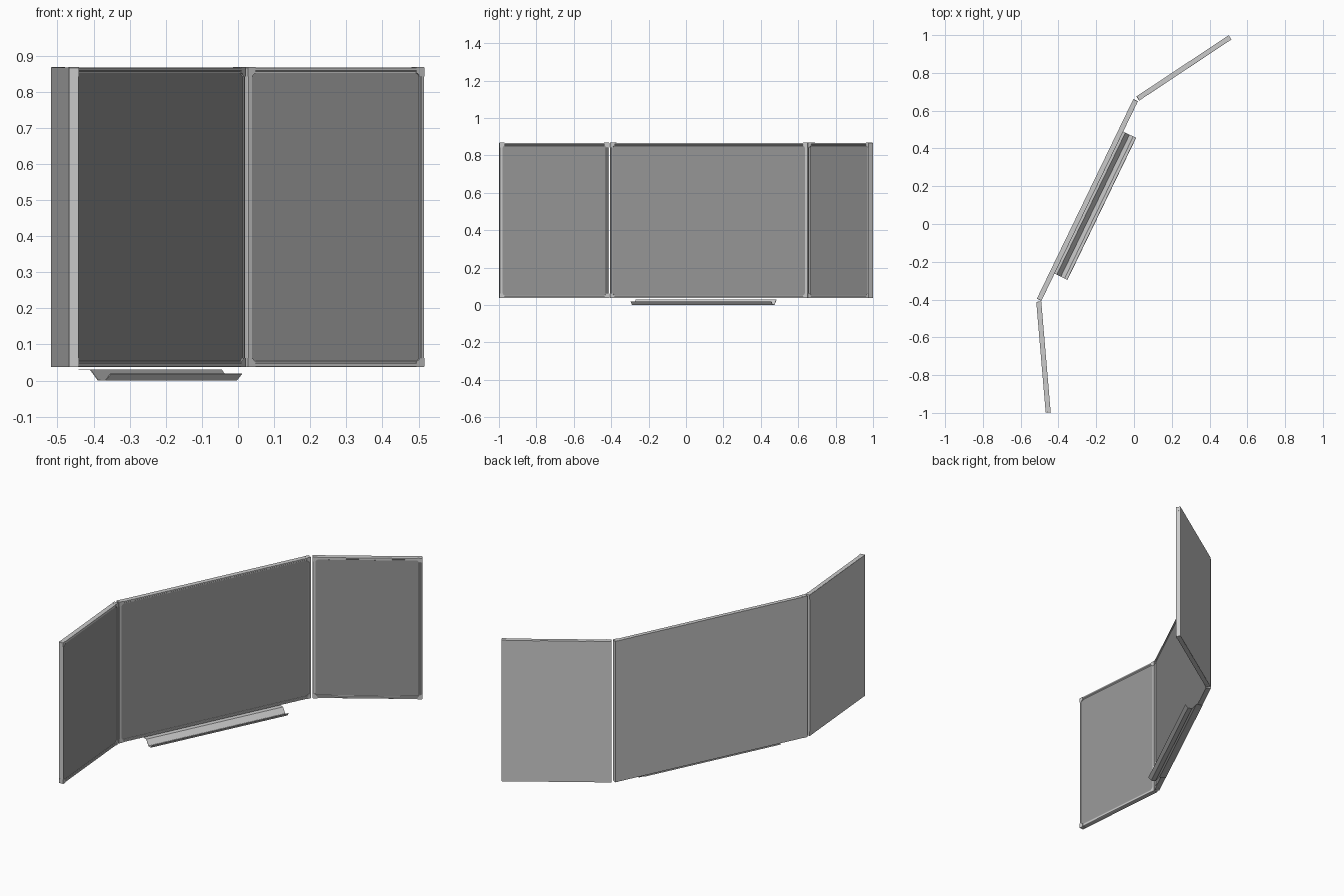
import bpy, bmesh, math
from mathutils import Vector, Matrix

if "Cube" in bpy.data.objects:
    bpy.data.objects.remove(bpy.data.objects["Cube"])

Z0, Z1, T = 0.037, 0.868, 0.027      # panel bottom, top, thickness
H = T / 2

# dark grey writing surface
dark = bpy.data.materials.new("writing_surface_grey")
dark.diffuse_color = (0.31, 0.31, 0.31, 1)
dark.use_nodes = True
dark.node_tree.nodes["Principled BSDF"].inputs["Base Color"].default_value = dark.diffuse_color


def finish(bm, name, matrix, material=None):
    bmesh.ops.remove_doubles(bm, verts=bm.verts, dist=1e-6)
    bmesh.ops.recalc_face_normals(bm, faces=bm.faces)
    me = bpy.data.meshes.new(name)
    bm.to_mesh(me)
    bm.free()
    if material:
        me.materials.append(material)
    ob = bpy.data.objects.new(name, me)
    bpy.context.collection.objects.link(ob)
    ob.matrix_world = matrix
    return ob


def prism(bm, points, offset):
    """Extrude a closed polygon of 3D points along offset."""
    face = bm.faces.new([bm.verts.new(p) for p in points])
    ext = bmesh.ops.extrude_face_region(bm, geom=[face])
    verts = [g for g in ext["geom"] if isinstance(g, bmesh.types.BMVert)]
    bmesh.ops.translate(bm, verts=verts, vec=offset)


def slab(name, w, h, y0, y1, m, material=None):
    bm = bmesh.new()
    prism(bm, [(-w, y0, -h), (w, y0, -h), (w, y0, h), (-w, y0, h)], (0, y1 - y0, 0))
    finish(bm, name, m, material)


def panel(name, a, b):
    """Framed board from a to b (plan centre line); its front is local -y."""
    a, b = Vector(a), Vector(b)
    d, mid = b - a, (a + b) / 2
    m = Matrix.Translation((mid.x, mid.y, (Z0 + Z1) / 2)) @ \
        Matrix.Rotation(math.atan2(d.y, d.x), 4, 'Z')
    hw, hh = d.length / 2, (Z1 - Z0) / 2

    # light backing flush at the back, dark writing surface recessed at the front
    slab(name + "_backing", hw - 0.001, hh - 0.001, -0.006, H, m)
    slab(name + "_writing_surface", hw - 0.012, hh - 0.012, -0.009, -0.006, m, dark)

    # frame: rail profile (inset, depth) swept round the four mitred corners
    prof = [(0.0005, H - 0.001), (0.0005, -H + 0.003), (0.002, -H + 0.0005),
            (0.010, -H + 0.0005), (0.012, -0.0105), (0.016, -0.0105),
            (0.017, -0.0085), (0.017, H - 0.001)]
    bm = bmesh.new()
    rings = [[bm.verts.new((sx * (hw - i), y, sz * (hh - i))) for i, y in prof]
             for sx, sz in ((-1, -1), (1, -1), (1, 1), (-1, 1))]
    n = len(prof)
    for k in range(4):
        r, s = rings[k], rings[(k + 1) % 4]
        for j in range(n):
            bm.faces.new((r[j], r[(j + 1) % n], s[(j + 1) % n], s[j]))
    finish(bm, name + "_frame", m)

    # corner caps with a rounded inner edge
    L, t, r = 0.026, 0.017, 0.009
    cap = [(0, 0.002), (0.002, 0), (L, 0), (L, t)]
    cap += [(L - r * math.sin(q), L - r * math.cos(q))
            for q in (math.radians(v) for v in (22.5, 45, 67.5))]
    cap += [(t, L), (0, L)]
    bm = bmesh.new()
    for sx in (-1, 1):
        for sz in (-1, 1):
            prism(bm, [(sx * (hw - u), -H, sz * (hh - v)) for u, v in cap],
                  (0, T - 0.0005, 0))
    finish(bm, name + "_corner_caps", m)
    return m


panel("left_wing", (-0.454, -0.998), (-0.504, -0.411))
centre = panel("centre_panel", (-0.502, -0.401), (0.009, 0.656))
panel("right_wing", (0.020, 0.664), (0.509, 0.988))

# pen tray: thin folded sheet under the centre panel (distance forward, height)
sheet = [(-0.011, 0.031), (0.026, 0.031), (0.050, 0.002), (0.072, 0.002), (0.087, 0.020),
         (0.089, 0.018), (0.073, 0.0), (0.049, 0.0), (0.025, 0.029), (-0.011, 0.029)]
bm = bmesh.new()
prism(bm, [(-0.427, -n, z) for n, z in sheet], (0.835, 0, 0))
finish(bm, "pen_tray", Matrix.Translation((0, 0, -(Z0 + Z1) / 2)) @ centre)
